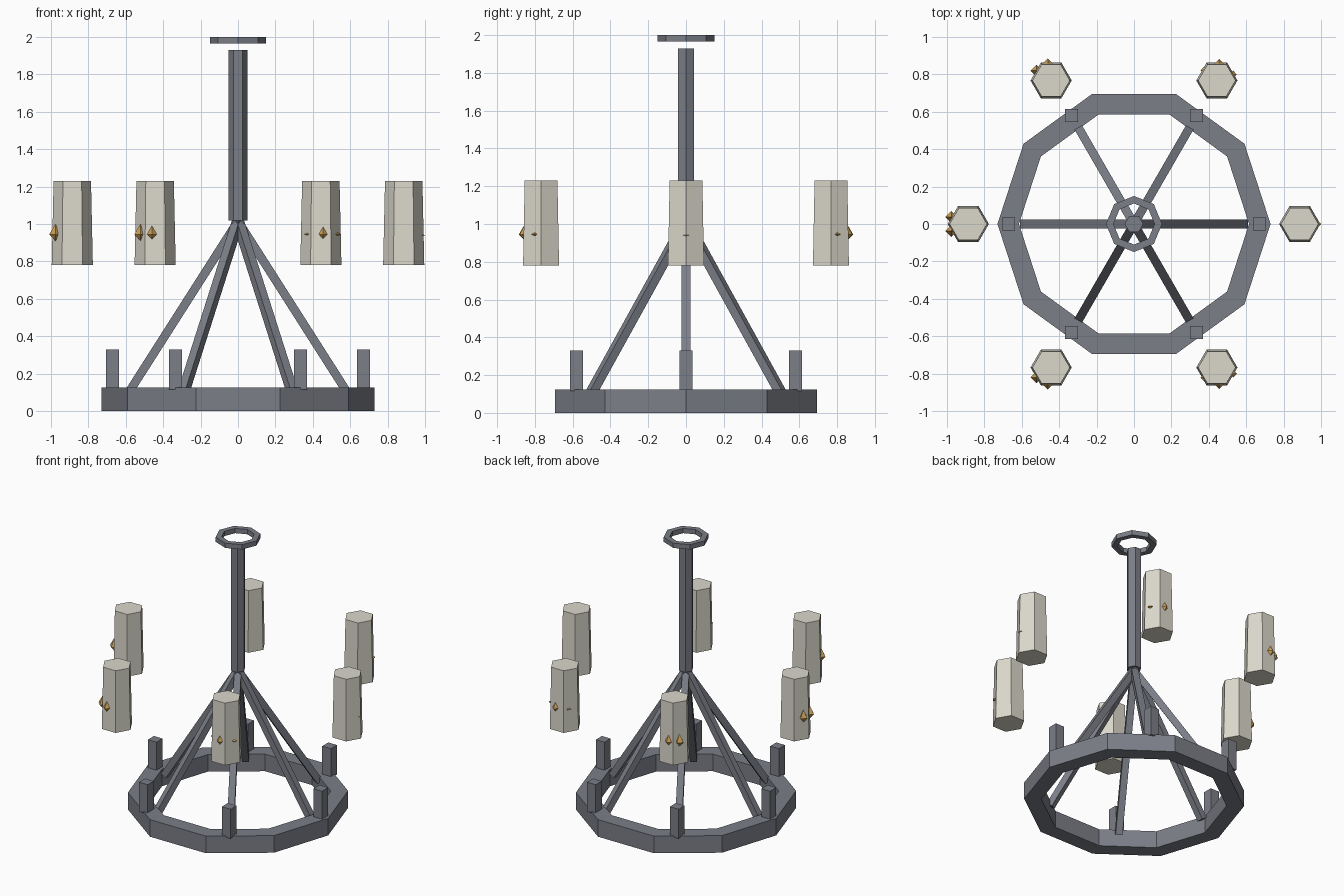
import bpy, bmesh
from math import pi, cos, sin, atan2
from mathutils import Matrix, Vector

if "Cube" in bpy.data.objects:
    bpy.data.objects.remove(bpy.data.objects["Cube"], do_unlink=True)


def material(name, rgb):
    m = bpy.data.materials.new(name)
    m.use_nodes = True
    m.diffuse_color = (*rgb, 1)
    m.node_tree.nodes["Principled BSDF"].inputs["Base Color"].default_value = (*rgb, 1)
    return m


iron = material("grey iron", (0.20, 0.21, 0.245))
wax = material("pale wax", (0.71, 0.69, 0.60))
gold = material("amber flame", (0.62, 0.36, 0.10))


def finish(name, bm, mat, matrix=Matrix()):
    bmesh.ops.remove_doubles(bm, verts=bm.verts, dist=0.0001)
    bmesh.ops.recalc_face_normals(bm, faces=bm.faces)
    mesh = bpy.data.meshes.new(name)
    bm.to_mesh(mesh)
    bm.free()
    mesh.materials.append(mat)
    ob = bpy.data.objects.new(name, mesh)
    ob.matrix_world = matrix
    bpy.context.collection.objects.link(ob)
    return ob


def lathe(name, sides, profile, mat, location=(0, 0, 0), closed=False):
    """Faceted solid of revolution; a closed profile makes a hollow ring."""
    bm = bmesh.new()
    rings = [[bm.verts.new((r * cos(2 * pi * i / sides), r * sin(2 * pi * i / sides), z))
              for i in range(sides)] for r, z in profile]
    pairs = list(zip(rings, rings[1:]))
    if closed:
        pairs.append((rings[-1], rings[0]))
    for a, b in pairs:
        for i in range(sides):
            j = (i + 1) % sides
            bm.faces.new((a[i], a[j], b[j], b[i]))
    if not closed:
        for ring, (r, z) in ((rings[0], profile[0]), (rings[-1], profile[-1])):
            if r > 0:
                bm.faces.new(ring)
    return finish(name, bm, mat, Matrix.Translation(location))


def box(name, size, matrix):
    bm = bmesh.new()
    bmesh.ops.create_cube(bm, size=1, matrix=Matrix.Diagonal((*size, 1)))
    return finish(name, bm, iron, matrix)


def hoop(name, sides, outer, inner, low, high):
    lathe(name, sides, [(outer, low), (outer, high), (inner, high), (inner, low)], iron, closed=True)


# Frame: base hoop, hanging ring and stem
hoop("base_hoop", 10, 0.73, 0.615, 0, 0.125)
hoop("hanging_ring", 8, 0.15, 0.11, 1.965, 2.0)
lathe("stem", 6, [(0.05, 1.02), (0.05, 1.93)], iron)

# Six spokes, posts and candles around the axis
start, end = Vector((0, 0, 1.015)), Vector((0.59, 0, 0.09))
run = end - start
for k in range(6):
    angle = k * pi / 3
    turn = Matrix.Rotation(angle, 4, 'Z')
    tilt = Matrix.Rotation(atan2(run.x, run.z), 4, 'Y')
    box(f"spoke_{k + 1}", (0.046, 0.046, run.length),
        turn @ Matrix.Translation((start + end) / 2) @ tilt)
    box(f"post_{k + 1}", (0.07, 0.07, 0.215),
        Matrix.Translation((0.67 * cos(angle), 0.67 * sin(angle), 0.2225)))
    lathe(f"candle_{k + 1}", 6, [(0.11, 0.78), (0.10, 1.23)], wax,
          (0.886 * cos(angle), 0.886 * sin(angle), 0))

# Amber gems poking out of the candle sides, mirrored front to back
big = [(0, -0.035), (0.032, 0), (0, 0.055)]
small = [(0, -0.008), (0.02, 0), (0, 0.01)]
gems = [("flame_side", big, -0.977, 0.038), ("flame_corner", big, -0.522, 0.82),
        ("flame_back", big, -0.46, 0.853), ("flame_face", big, 0.455, 0.85),
        ("ember_inner", small, 0.375, 0.822), ("ember_outer", small, 0.53, 0.80)]
for side, suffix in ((1, "rear"), (-1, "front")):
    for name, profile, x, y in gems:
        lathe(f"{name}_{suffix}", 4, profile, gold, (x, side * y, 0.945))
lathe("ember_tip", 4, small, gold, (0.98, 0, 0.94))
